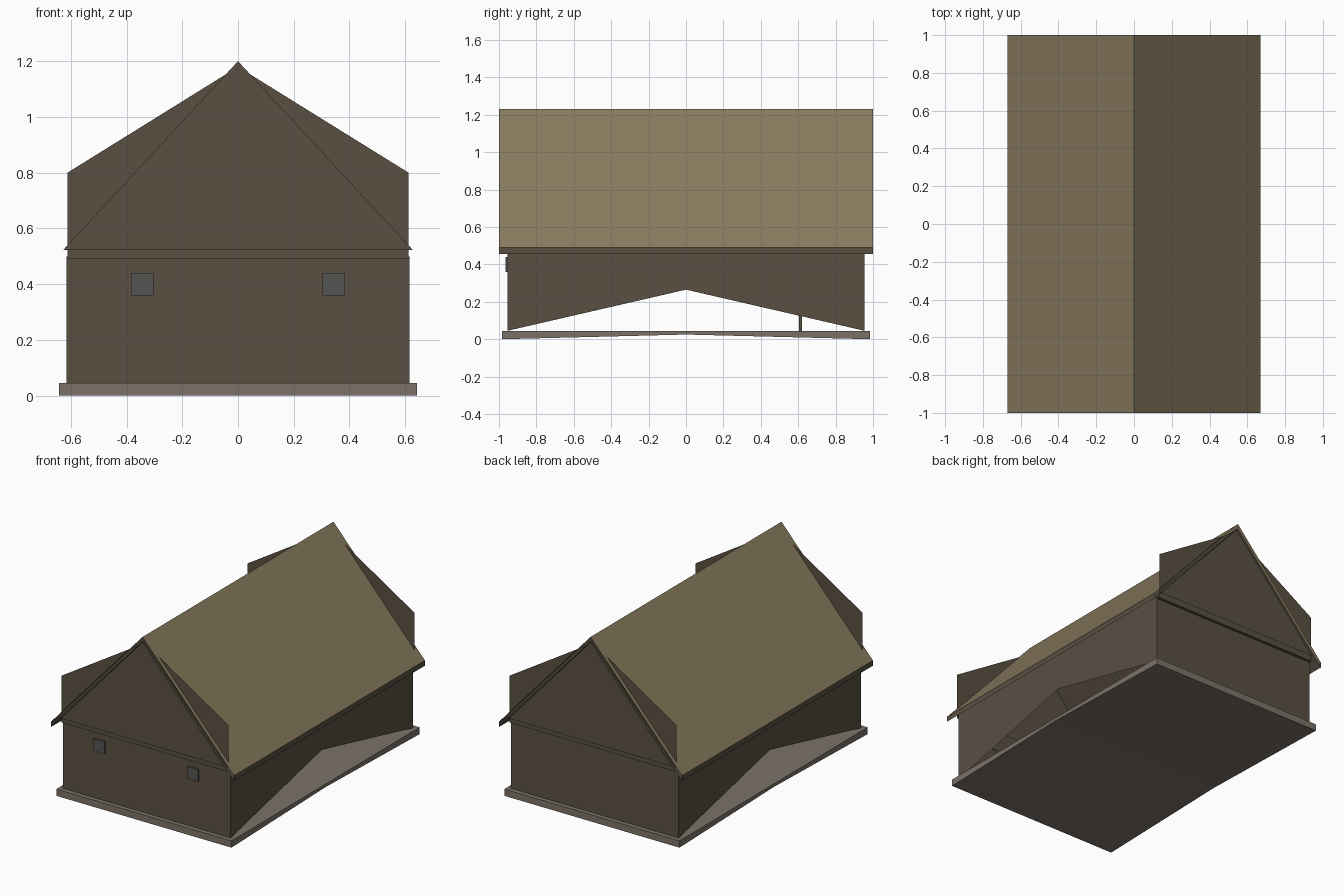
import bpy

if "Cube" in bpy.data.objects:
    bpy.data.objects.remove(bpy.data.objects["Cube"])

def material(name, rgb):
    m = bpy.data.materials.new(name)
    m.diffuse_color = (*rgb, 1)
    m.use_nodes = True
    m.node_tree.nodes["Principled BSDF"].inputs["Base Color"].default_value = m.diffuse_color
    return m

TIMBER = material("timber", (0.10, 0.08, 0.055))
SHINGLE = material("shingle", (0.25, 0.20, 0.115))
STONE = material("stone", (0.20, 0.17, 0.14))
GLASS = material("glass", (0.09, 0.09, 0.085))

def sheet(name, verts, faces, mat):
    me = bpy.data.meshes.new(name)
    me.from_pydata(verts, [], faces)
    me.materials.append(mat)
    ob = bpy.data.objects.new(name, me)
    bpy.context.collection.objects.link(ob)
    return ob

def box(name, lo, hi, mat):
    bpy.ops.mesh.primitive_cube_add(size=1, location=[(a + b) / 2 for a, b in zip(lo, hi)])
    ob = bpy.context.object
    ob.name = name
    ob.scale = [b - a for a, b in zip(lo, hi)]
    ob.data.materials.append(mat)

def end_panel(name, outline, y, mat):
    # flat panel facing outwards at the front or back
    pts = outline if y < 0 else outline[::-1]
    sheet(name, [(x, y, z) for x, z in pts], [list(range(len(pts)))], mat)

# foundation slab, its underside creased upwards across the middle
sx, sy, top = 0.642, 0.985, 0.045
profile = [(-sy, 0), (0, 0.025), (sy, 0), (sy, top), (-sy, top)]
n = len(profile)
verts = [(x, y, z) for x in (-sx, sx) for y, z in profile]
faces = [[i, i + n, (i + 1) % n + n, (i + 1) % n] for i in range(n)]
# sides are split so the notch is filled cleanly
faces += [[4, 3, 2, 1], [4, 1, 0], [n + 1, n + 2, n + 3, n + 4], [n, n + 1, n + 4]]
sheet("foundation", verts, [f[::-1] if i < n else f for i, f in enumerate(faces)], STONE)

# long side walls with the shallow V opening along the bottom
wx, wy, wt = 0.615, 0.955, 0.51
for s, side in ((-1, "left"), (1, "right")):
    v = [(s * wx, y, z) for y, z in
         [(-wy, top), (0, 0.265), (wy, top), (wy, wt), (0, wt), (-wy, wt)]]
    sheet(side + "_wall", v, [[5, 4, 1, 0], [4, 3, 2, 1]], TIMBER)

# end walls, tall pentagon panels and gables
for s, end in ((-1, "front"), (1, "back")):
    end_panel(end + "_wall", [(-wx, top), (wx, top), (wx, 0.50), (-wx, 0.50)], s * wy, TIMBER)
    end_panel(end + "_upper_panel",
              [(-0.612, 0.49), (0.612, 0.49), (0.612, 0.80), (0, 1.18), (-0.612, 0.80)],
              s * 0.974, TIMBER)
    end_panel(end + "_gable", [(-0.628, 0.522), (0.628, 0.522), (0, 1.2)], s * 0.985, TIMBER)
    a, b = s * wy, s * 0.974
    sheet(end + "_panel_ledge", [(-0.612, a, 0.49), (0.612, a, 0.49),
                                 (0.612, b, 0.49), (-0.612, b, 0.49)], [[0, 1, 2, 3]], TIMBER)

# open-ended roof: outer slopes, eave boards and underside
outer = [(-0.67, 0.49), (0, 1.23), (0.67, 0.49)]
inner = [(0.67, 0.455), (0, 1.197), (-0.67, 0.455)]

def run(name, line, mat):
    k = len(line)
    v = [(x, y, z) for y in (-1, 1) for x, z in line]
    sheet(name, v, [[i, i + 1, i + 1 + k, i + k] for i in range(k - 1)], mat)

run("roof_slopes", outer, SHINGLE)
run("roof_underside", inner, TIMBER)
run("right_eave_board", [outer[2], inner[0]], TIMBER)
run("left_eave_board", [inner[2], outer[0]], TIMBER)

# small front windows
for s, side in ((-1, "left"), (1, "right")):
    x = s * 0.343
    box(side + "_window", (x - 0.04, -0.966, 0.36), (x + 0.04, -0.95, 0.44), GLASS)

# slim post inside
box("inner_post", (-0.01, 0.605, top), (0.005, 0.62, 0.45), TIMBER)
